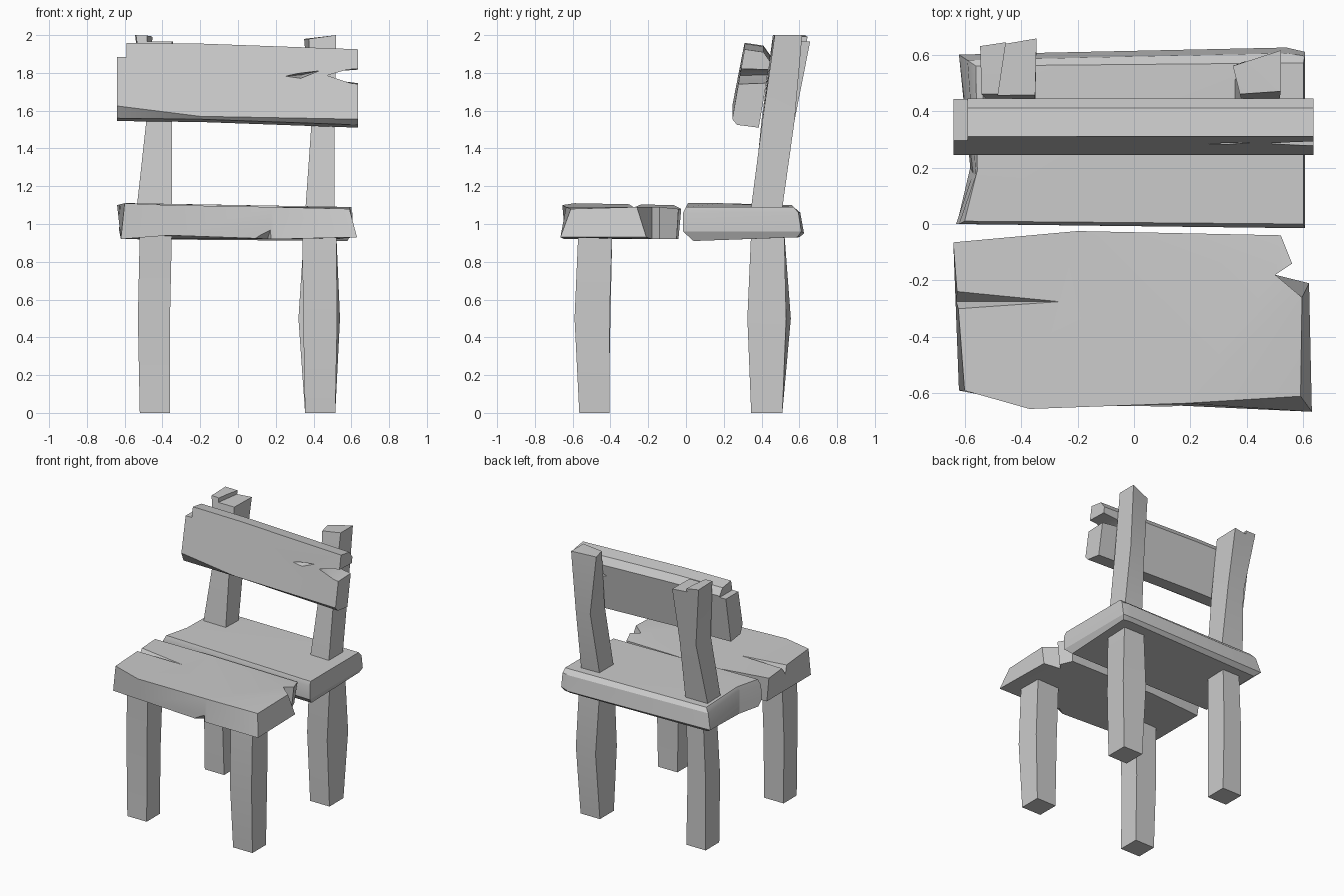
import bpy
import bmesh

default_cube = bpy.data.objects.get("Cube")
if default_cube:
    bpy.data.objects.remove(default_cube, do_unlink=True)

# One plain grey for the whole chair
grey = bpy.data.materials.new("plain grey")
grey.use_nodes = True
shade = (.6, .6, .6, 1)
grey.diffuse_color = shade
grey.node_tree.nodes["Principled BSDF"].inputs["Base Color"].default_value = shade


def make_object(name, bm):
    bmesh.ops.recalc_face_normals(bm, faces=bm.faces[:])
    mesh = bpy.data.meshes.new(name)
    bm.to_mesh(mesh)
    bm.free()
    mesh.materials.append(grey)
    obj = bpy.data.objects.new(name, mesh)
    bpy.context.collection.objects.link(obj)
    return obj


def loft(name, rings):
    """Skin a closed solid through rings that have equal point counts."""
    bm = bmesh.new()
    loops = [[bm.verts.new(point) for point in ring] for ring in rings]
    count = len(loops[0])
    for lower, upper in zip(loops, loops[1:]):
        for i in range(count):
            j = (i + 1) % count
            bm.faces.new((lower[i], lower[j], upper[j], upper[i]))
    caps = [bm.faces.new(loops[0]), bm.faces.new(loops[-1])]
    bmesh.ops.triangulate(bm, faces=caps)
    return make_object(name, bm)


def box_ring(z, left, right, front, back):
    return [(left, front, z), (right, front, z), (right, back, z), (left, back, z)]


def carve(target, *wedges):
    """Cut convex chips and cracks out of a part."""
    for points in wedges:
        bm = bmesh.new()
        for point in points:
            bm.verts.new(point)
        bmesh.ops.convex_hull(bm, input=bm.verts[:])
        cutter = make_object("chip_cutter", bm)
        cutter.hide_render = True
        cut = target.modifiers.new("chip", "BOOLEAN")
        cut.operation = "DIFFERENCE"
        cut.solver = "EXACT"
        cut.object = cutter
        bpy.context.view_layer.objects.active = target
        bpy.ops.object.modifier_apply(modifier=cut.name)
        bpy.data.objects.remove(cutter, do_unlink=True)


def through(outline, near, far):
    """Prism along y from an outline of x and z."""
    return [(x, y, z) for y in (near, far) for x, z in outline]


# Legs, hewn with uneven middles
legs = [
    loft("front_right_leg", [
        box_ring(0, -.52, -.36, -.565, -.41),
        box_ring(.5, -.53, -.36, -.56, -.40),
        box_ring(.96, -.52, -.35, -.57, -.39)]),
    loft("front_left_leg", [
        box_ring(0, .355, .515, -.565, -.405),
        box_ring(.5, .345, .525, -.59, -.405),
        box_ring(.96, .34, .52, -.57, -.39)]),
    loft("rear_right_leg", [
        box_ring(0, -.52, -.36, .35, .51),
        box_ring(.5, -.52, -.37, .34, .51),
        box_ring(.96, -.5, -.36, .35, .51)]),
    loft("rear_left_leg", [
        box_ring(0, .355, .515, .345, .51),
        [(.32, .36, .5), (.51, .325, .5), (.54, .53, .5), (.36, .555, .5)],
        box_ring(.96, .35, .52, .345, .52)]),
]

# Back posts, leaning backward
right_post = loft("right_back_post", [
    box_ring(1.05, -.54, -.35, .35, .5),
    box_ring(1.55, -.485, -.35, .4, .575),
    [(-.54, .46, 2), (-.35, .46, 1.99), (-.345, .66, 1.98), (-.545, .63, 2)]])
carve(right_post, [(x, y, z) for z in (1.965, 2.1)
                   for x, y in ((-.49, .4), (-.2, .4), (-.2, .8), (-.43, .8))])
left_post = loft("left_back_post", [
    box_ring(1.05, .355, .51, .34, .505),
    box_ring(1.55, .39, .51, .405, .575),
    [(.375, .46, 1.98), (.52, .47, 2), (.52, .615, 2), (.35, .56, 1.98)]])

# Rear seat board
rear_board = loft("rear_seat_board", [
    [(-.62, .03, .92), (-.58, .2, .92), (-.58, .57, .93), (.54, .6, .93),
     (.59, .59, .93), (.58, .04, .91)],
    [(-.63, 0, .97), (-.57, .18, .97), (-.62, .6, .96), (.54, .625, .95),
     (.605, .61, .96), (.605, -.015, .96)],
    [(-.62, 0, 1.07), (-.56, .17, 1.08), (-.59, .58, 1.07), (.54, .605, 1.06),
     (.605, .595, 1.06), (.605, -.015, 1.06)],
    [(-.6, .01, 1.11), (-.555, .19, 1.11), (-.56, .56, 1.1), (.54, .57, 1.09),
     (.6, .57, 1.09), (.6, .0, 1.09)]])

# Front seat board with a long crack, a notched end and a chipped lower edge
front_board = loft("front_seat_board", [
    [(-.62, -.07, .92), (-.2, -.04, .92), (.5, -.05, .92), (.54, -.14, .92),
     (.5, -.18, .92), (.62, -.21, .93), (.63, -.665, .93), (.2, -.645, .92),
     (-.36, -.64, .94), (-.62, -.59, .92)],
    [(-.64, -.065, 1.1), (-.2, -.025, 1.08), (.52, -.04, 1.08), (.56, -.14, 1.09),
     (.5, -.18, 1.09), (.595, -.26, 1.09), (.59, -.61, 1.08), (.18, -.635, 1.09),
     (-.37, -.655, 1.1), (-.6, -.59, 1.11)]])
carve(front_board,
      [(-.7, -.21, 1.14), (-.7, -.32, 1.14), (-.7, -.275, 1.04), (-.06, -.275, 1.11)],
      [(-.02, -.7, .91), (.19, -.7, 1.03), (.2, -.7, .9), (.15, -.58, .9)])

# Backrest board, split at one end and stepped at the other
backrest = loft("backrest_board", [
    [(x, y, z + lift) for y, z in (
        (.245, front_edge), (.31, 1.955), (.41, 1.94), (.445, 1.89), (.385, 1.54), (.27, 1.555))]
    for x, lift, front_edge in ((-.64, .005, 1.62), (-.2, 0, 1.57), (.635, -.03, 1.585))])
carve(backrest,
      through([(-.8, 1.885), (-.59, 1.885), (-.59, 2.1), (-.8, 2.1)], .2, .6),
      [(.7, .2, 1.83), (.7, .2, 1.73), (.54, .2, 1.785),
       (.7, .5, 1.82), (.7, .5, 1.74), (.3, .5, 1.79)],
      [(.22, .25, 1.78), (.31, .25, 1.80), (.47, .25, 1.82), (.33, .25, 1.765), (.34, .38, 1.79)])

# Soften shallow bends and keep the hewn edges sharp
bpy.ops.object.select_all(action="DESELECT")
for part in legs + [right_post, left_post, rear_board, front_board, backrest]:
    part.select_set(True)
bpy.context.view_layer.objects.active = backrest
bpy.ops.object.shade_smooth_by_angle(angle=.4)
